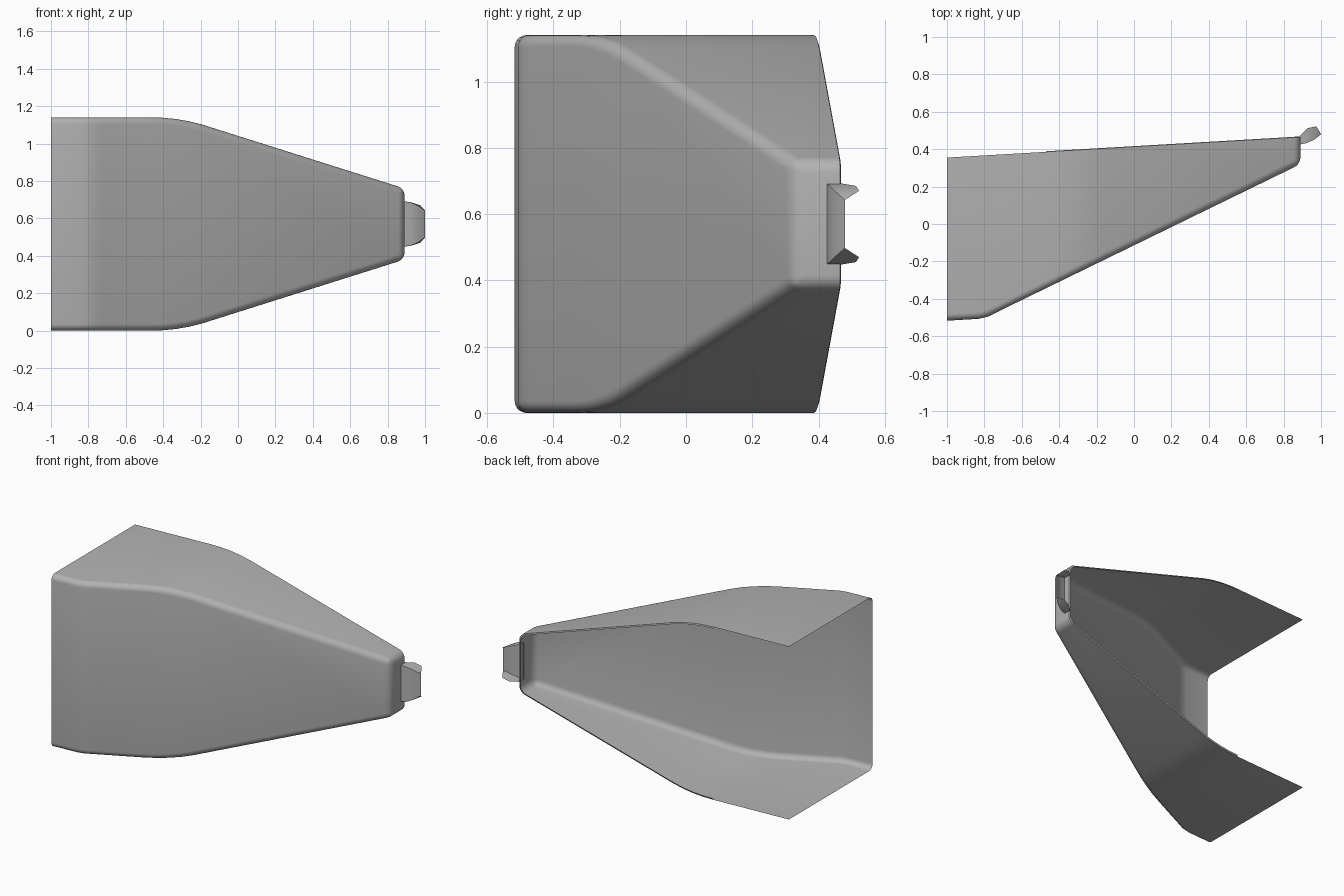
import bpy
import bmesh

cube = bpy.data.objects.get("Cube")
if cube:
    bpy.data.objects.remove(cube, do_unlink=True)

MID = 0.57          # height of the mirror plane
END = 0.89          # x of the small end wall

grey = bpy.data.materials.new("plain_grey")
grey.use_nodes = True
grey.diffuse_color = (0.45, 0.45, 0.45, 1)
grey.node_tree.nodes["Principled BSDF"].inputs["Base Color"].default_value = (0.45, 0.45, 0.45, 1)


def interp(table, x):
    for (x0, v0), (x1, v1) in zip(table, table[1:]):
        if x <= x1:
            return v0 + (v1 - v0) * (x - x0) / (x1 - x0)
    return table[-1][1]


def strips(bm, rows):
    """Join neighbouring rows of points with quads and return the vertex rows."""
    rows = [[bm.verts.new(p) for p in row] for row in rows]
    for a, b in zip(rows, rows[1:]):
        for j in range(len(a) - 1):
            bm.faces.new((a[j], a[j + 1], b[j + 1], b[j]))
    return rows


def finish(bm, name, angle):
    mesh = bpy.data.meshes.new(name)
    bm.to_mesh(mesh)
    bm.free()
    mesh.materials.append(grey)
    obj = bpy.data.objects.new(name, mesh)
    bpy.context.collection.objects.link(obj)
    bpy.ops.object.select_all(action='DESELECT')
    obj.select_set(True)
    bpy.context.view_layer.objects.active = obj
    bpy.ops.object.shade_smooth_by_angle(angle=angle)
    return obj


# Tapered shell, open at the back and at the wide end
front = [(-1, -0.517), (-0.83, -0.507), (-0.78, -0.495), (-0.73, -0.47), (END, 0.32)]
half = [(-1, 0.57), (-0.47, 0.57), (-0.4, 0.568), (-0.33, 0.561),
        (-0.26, 0.549), (-0.19, 0.531), (END, 0.19)]
back = [(-1, 0.355), (END, 0.465)]

bm = bmesh.new()
sections = []
for x in sorted({p[0] for p in front + half}):
    f, h, b = interp(front, x), interp(half, x), interp(back, x)
    sections.append([(x, b, MID + h), (x, f, MID + h), (x, f, MID - h), (x, b, MID - h)])
rows = strips(bm, sections)
bm.faces.new(rows[-1])

# Rounded corners
bm.normal_update()
sharp = [e for e in bm.edges if len(e.link_faces) == 2 and e.calc_face_angle() > 0.6]
bmesh.ops.bevel(bm, geom=sharp, offset=0.036, segments=5, profile=0.5,
                affect='EDGES', clamp_overlap=True)

# Narrow lip turned in along the back edge
rim = [e for e in bm.edges if e.is_boundary
       and all(v.co.x > -0.5 and abs(v.co.y - interp(back, v.co.x)) < 0.01 for v in e.verts)]
lip = bmesh.ops.extrude_edge_only(bm, edges=rim)
for v in lip["geom"]:
    if isinstance(v, bmesh.types.BMVert):
        v.co.z += 0.009 if v.co.z < MID else -0.009
        v.co.y += 0.003
        if v.co.x > END - 0.03:
            v.co.x -= 0.009
finish(bm, "tapered_shell", 0.6)

# Hooked latch: curved plate with a flange folded back on each side
plate = [(0.885, 0.425, 0.121), (0.925, 0.433, 0.115), (0.965, 0.452, 0.097), (1.0, 0.48, 0.072)]
flange = [(0.885, 0.47, 0.122), (0.93, 0.513, 0.115), (0.975, 0.522, 0.1), (1.0, 0.48, 0.073)]
bm = bmesh.new()
strips(bm, [[(fx, fy, MID + fz), (px, py, MID + pz), (px, py, MID - pz), (fx, fy, MID - fz)]
            for (px, py, pz), (fx, fy, fz) in zip(plate, flange)])
finish(bm, "end_latch", 0.6)
